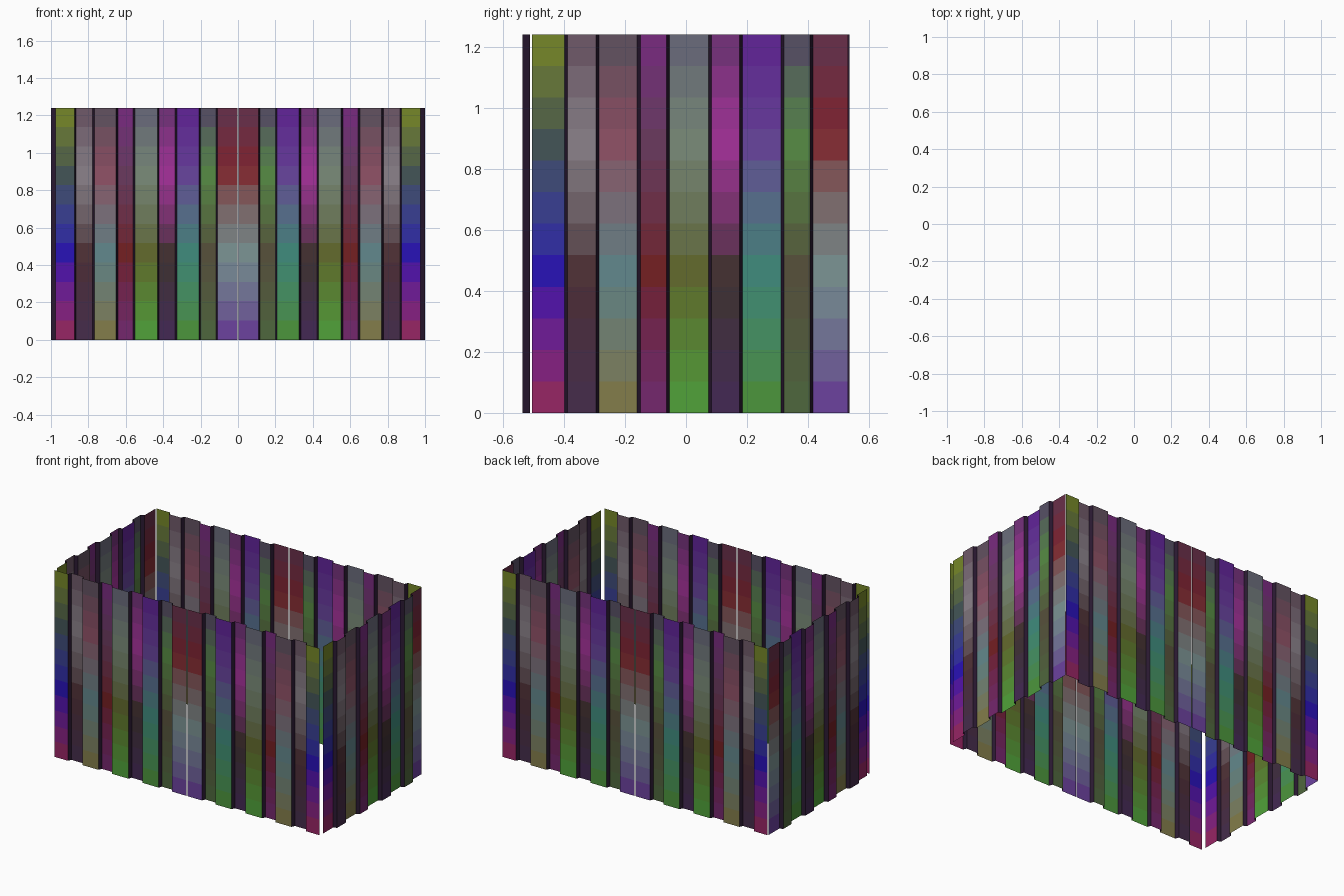
import bpy, bmesh
from mathutils import Vector

if "Cube" in bpy.data.objects:
    bpy.data.objects.remove(bpy.data.objects["Cube"])

HEIGHT = 1.24
DEPTH = 0.023          # how far the ribs step in or out
HALF_WEB = 0.005       # half width of the steep web between two flats
STEPS = [.115, .208, .338, .436, .57, .662, .792, .892]   # web positions along a panel
ROWS = 12              # colour bands up the wall
KEY_Z = [0, .45, .9, HEIGHT]

# paint of each flat at the four key heights, bottom to top
PAINT = ["602890 708888 7A2028 5A3048", "48603A 504838 508040 503A60",
         "48882C 3A8070 603A90 58208A", "402850 3A3028 9A3090 60306A",
         "489838 5A6028 708070 5E5C70", "6A2868 6A2020 603858 702878",
         "7A7038 587C80 84485C 504C58", "402C48 482C30 807880 604858",
         "90284A 2810A8 405048 708020"]
WEB = "2A1C30"


def rgb(code):
    """Hex tone as seen in daylight, turned into linear colour."""
    return Vector([(int(code[i:i + 2], 16) / 255 / .91) ** 2.2 for i in (0, 2, 4)])


def blend(codes, z):
    keys = [rgb(c) for c in codes.split()]
    for i in range(3):
        if z <= KEY_Z[i + 1]:
            return keys[i].lerp(keys[i + 1], (z - KEY_Z[i]) / (KEY_Z[i + 1] - KEY_Z[i]))


def material(name, colour):
    mat = bpy.data.materials.new(name)
    mat.diffuse_color = (*colour, 1)
    mat.use_nodes = True
    mat.node_tree.nodes["Principled BSDF"].inputs["Base Color"].default_value = mat.diffuse_color
    return mat


# one material per flat and band, then one for all webs
MATS = [material(f"paint_{s}_{r}", blend(codes, (r + .5) * HEIGHT / ROWS))
        for s, codes in enumerate(PAINT) for r in range(ROWS)]
MATS.append(material("paint_web", rgb(WEB)))


def panel(name, start, end, step, outward):
    """Corrugated sheet from start to end, every second flat offset along step."""
    start, end, step, outward = map(Vector, (start, end, step, outward))
    length = (end - start).length
    along = (end - start) / length

    # zigzag profile of flats and steep webs
    profile = [(0, 0)]
    for i, s in enumerate(STEPS):
        a, b = (0, DEPTH) if i % 2 == 0 else (DEPTH, 0)
        profile += [(s * length - HALF_WEB, a), (s * length + HALF_WEB, b)]
    profile.append((length, 0))

    bm = bmesh.new()
    rows = [[bm.verts.new(start + along * u + step * d + Vector((0, 0, r * HEIGHT / ROWS)))
             for u, d in profile] for r in range(ROWS + 1)]
    for r in range(ROWS):
        for i in range(len(profile) - 1):
            f = bm.faces.new((rows[r][i], rows[r][i + 1],
                              rows[r + 1][i + 1], rows[r + 1][i]))
            f.material_index = len(MATS) - 1 if i % 2 else i // 2 * ROWS + r
            f.normal_update()
            if f.normal.dot(outward) < 0:
                f.normal_flip()
    mesh = bpy.data.meshes.new(name)
    bm.to_mesh(mesh)
    bm.free()
    for mat in MATS:
        mesh.materials.append(mat)
    obj = bpy.data.objects.new(name, mesh)
    bpy.context.collection.objects.link(obj)


for side, sx in (("left", -1), ("right", 1)):
    # front and back walls: two mirrored panels meeting at a thin centre seam
    for wall, sy in (("front", -1), ("back", 1)):
        panel(f"{wall}_wall_{side}", (sx * .002, sy * .535, 0), (sx * .975, sy * .535, 0),
              (0, -sy, 0), (0, sy, 0))
    # end walls: ribs step outwards, a narrow slit is left at the front corners
    x = sx * (1 - DEPTH)
    panel(f"end_wall_{side}", (x, .531, 0), (x, -.505, 0), (sx, 0, 0), (sx, 0, 0))
